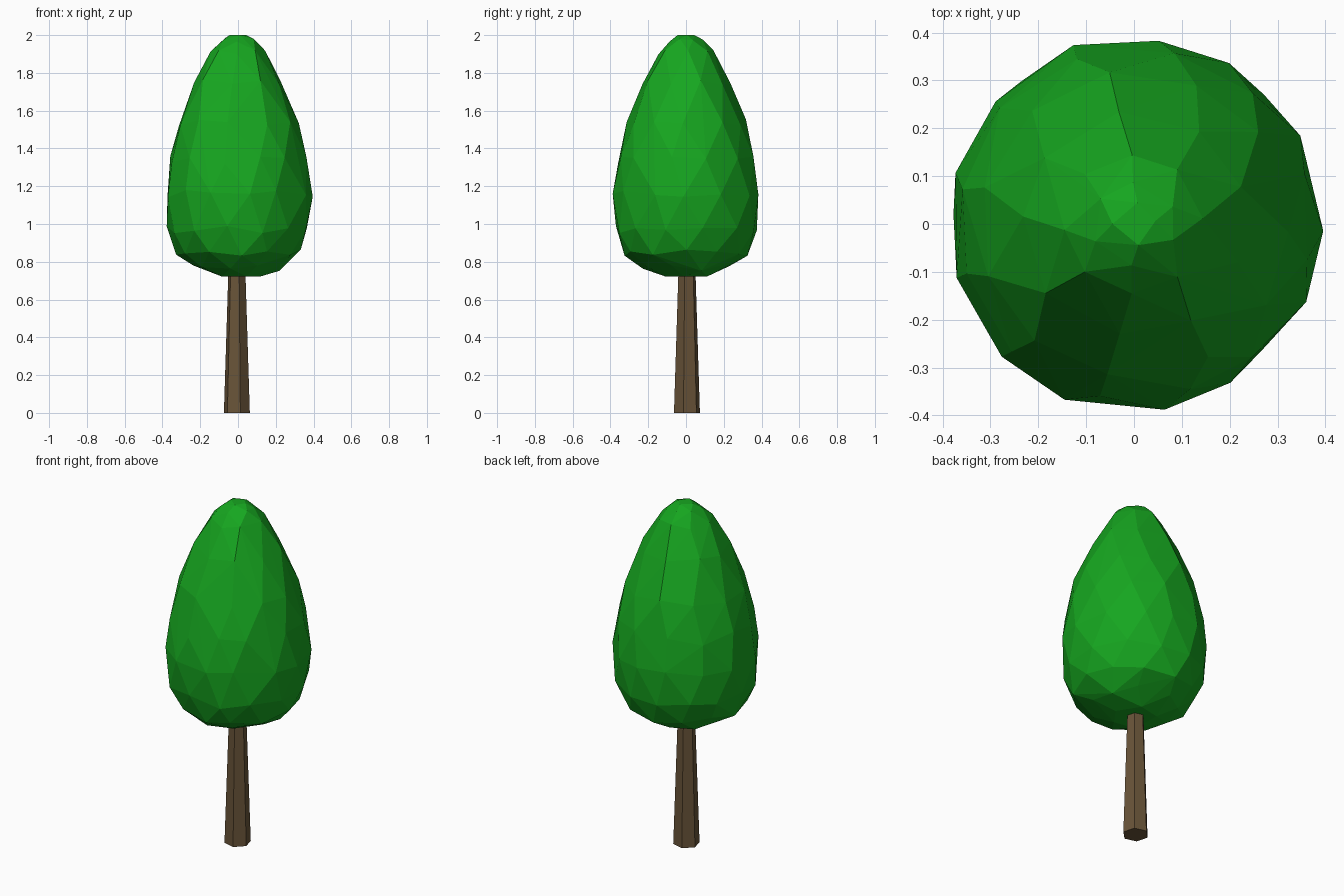
import bpy, bmesh, math, random

if "Cube" in bpy.data.objects:
    bpy.data.objects.remove(bpy.data.objects["Cube"])

random.seed(4)


def material(name, color):
    m = bpy.data.materials.new(name)
    m.diffuse_color = color
    m.use_nodes = True
    m.node_tree.nodes["Principled BSDF"].inputs["Base Color"].default_value = m.diffuse_color
    return m


def finish(bm, name, mat):
    bmesh.ops.recalc_face_normals(bm, faces=bm.faces)
    mesh = bpy.data.meshes.new(name)
    bm.to_mesh(mesh)
    bm.free()
    mesh.materials.append(mat)
    obj = bpy.data.objects.new(name, mesh)
    bpy.context.collection.objects.link(obj)
    return obj


# Trunk: tapered six-sided post, running just inside the crown
bpy.ops.mesh.primitive_cone_add(vertices=6, radius1=0.071, radius2=0.046, depth=0.77,
                                location=(-0.006, 0.005, 0.385),
                                rotation=(0, 0, math.radians(15)))
trunk = bpy.context.object
trunk.name = "trunk"
trunk.data.materials.append(material("bark", (0.14, 0.088, 0.04, 1)))

# Crown: staggered, jittered rings along an egg profile (z, radius, points), wrapped in facets
rings = [(0.722, 0.12, 5), (0.765, 0.235, 9), (0.85, 0.33, 12), (0.97, 0.38, 13),
         (1.16, 0.392, 13), (1.34, 0.37, 12), (1.54, 0.322, 11), (1.75, 0.235, 9),
         (1.91, 0.145, 8), (1.975, 0.088, 6), (2.0, 0.045, 4)]
bm = bmesh.new()
for i, (z, r, n) in enumerate(rings):
    end = i in (0, len(rings) - 1)
    for k in range(n):
        a = 2 * math.pi * (k + 0.5 * (i % 2) + random.uniform(-0.15, 0.15)) / n
        rr = r * random.uniform(0.985, 1.01)
        zz = z if end else z + random.uniform(-0.02, 0.02) * min(1, r / 0.2)
        zz = min(max(zz, 0.722), 2.0)
        bm.verts.new((rr * math.cos(a), rr * math.sin(a), zz))
hull = bmesh.ops.convex_hull(bm, input=bm.verts)
loose = [v for v in bm.verts if not v.link_faces]
bmesh.ops.delete(bm, geom=loose, context='VERTS')
finish(bm, "crown", material("leaves", (0.008, 0.38, 0.014, 1)))
